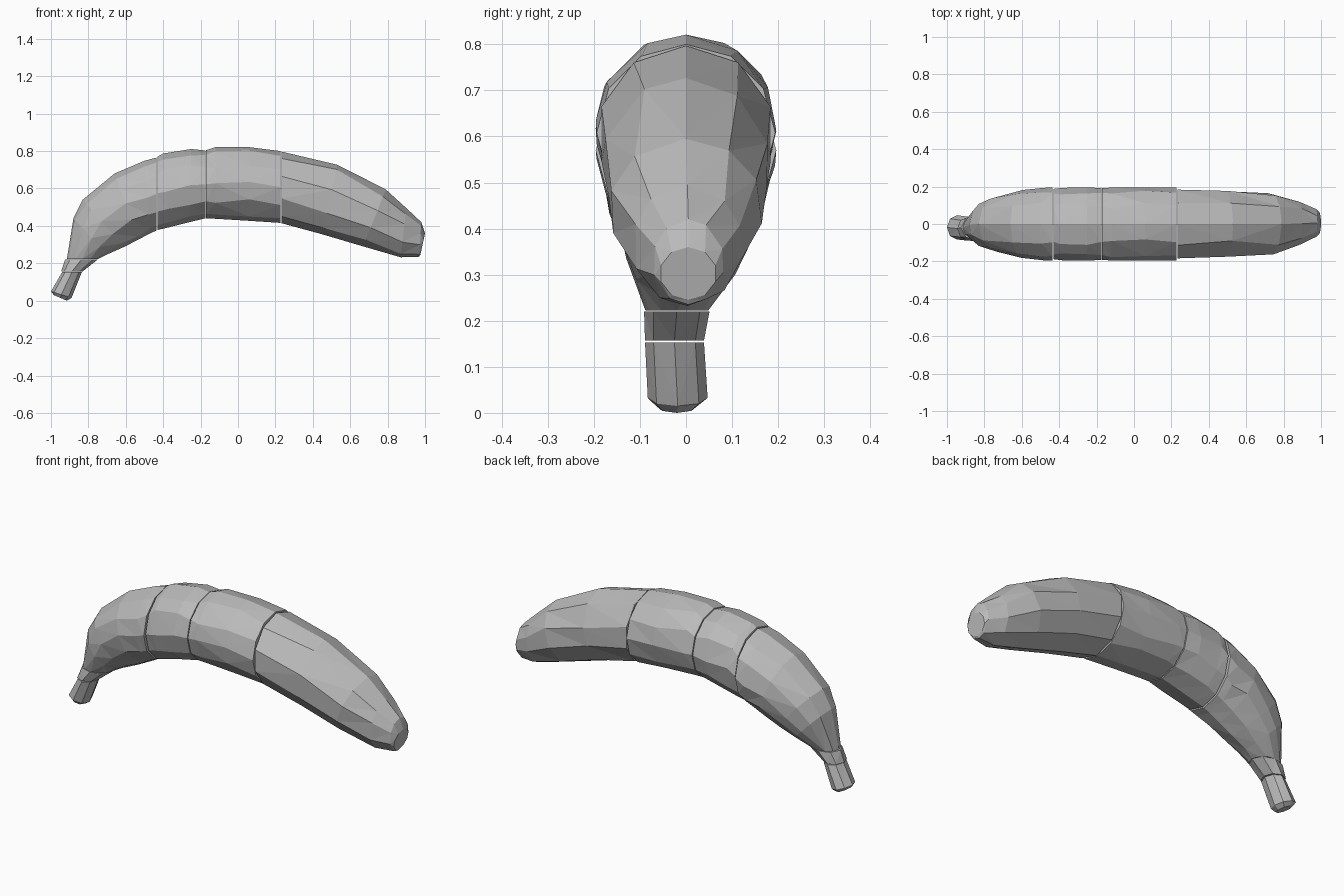
import bpy, bmesh, math, random
from mathutils import Vector

random.seed(4)
if "Cube" in bpy.data.objects:
    bpy.data.objects.remove(bpy.data.objects["Cube"], do_unlink=True)

grey = bpy.data.materials.new("plain grey")
grey.use_nodes = True
GREY = (0.5, 0.5, 0.5, 1)
grey.diffuse_color = GREY
grey.node_tree.nodes["Principled BSDF"].inputs["Base Color"].default_value = GREY


def loft(name, rings, sides=12, jitter=0.0):
    """Closed flat-faced tube. Ring: top x, top z, bottom x, bottom z, half width, centre y."""
    bm = bmesh.new()
    loops = []
    for k, (tx, tz, bx, bz, half, cy) in enumerate(rings):
        top, bottom = Vector((tx, cy, tz)), Vector((bx, cy, bz))
        mid, up = (top + bottom) / 2, (top - bottom) / 2
        inner = 0 < k < len(rings) - 1
        loop = []
        for i in range(sides):
            a = math.tau * i / sides
            # vary the inner rings for irregular facets, keeping the crown and keel true
            if inner and i not in (0, sides // 2):
                a += random.uniform(-jitter, jitter)
            loop.append(bm.verts.new(mid + up * math.cos(a) + Vector((0, half * math.sin(a), 0))))
        loops.append(loop)
    for a, b in zip(loops, loops[1:]):
        for i in range(sides):
            j = (i + 1) % sides
            bm.faces.new((a[i], a[j], b[j], b[i]))
    bm.faces.new(loops[0])
    bm.faces.new(loops[-1])
    bmesh.ops.triangulate(bm, faces=[f for f in bm.faces if len(f.verts) == 4], quad_method='SHORT_EDGE')
    bmesh.ops.recalc_face_normals(bm, faces=bm.faces)
    mesh = bpy.data.meshes.new(name)
    bm.to_mesh(mesh)
    bm.free()
    mesh.materials.append(grey)
    obj = bpy.data.objects.new(name, mesh)
    bpy.context.collection.objects.link(obj)
    return obj


# Stem with a chamfered end
loft("stem", [
    (-.985, .03, -.915, .0, .045, -.02),
    (-1.0, .05, -.89, .015, .065, -.018),
    (-.94, .153, -.835, .153, .064, -.025),
], sides=8)

# Collar between stem and fruit
loft("stem_collar", [
    (-.945, .157, -.83, .157, .064, -.025),
    (-.925, .22, -.75, .22, .071, -.02),
], sides=8)

# Curved neck
loft("neck_section", [
    (-.915, .222, -.75, .222, .068, -.02),
    (-.88, .44, -.70, .247, .125, -.005),
    (-.83, .54, -.61, .287, .15, .0),
    (-.66, .68, -.53, .328, .182, .0),
    (-.50, .748, -.47, .36, .194, .0),
    (-.436, .765, -.436, .375, .196, .0),
], jitter=.12)

# Two middle slices
loft("middle_section_short", [
    (-.43, .77, -.43, .378, .188, .0),
    (-.40, .787, -.37, .392, .194, .0),
    (-.25, .811, -.26, .42, .196, .0),
    (-.175, .803, -.175, .44, .192, .0),
], jitter=.1)
loft("middle_section_long", [
    (-.17, .805, -.17, .44, .192, .0),
    (-.12, .821, -.12, .438, .195, .0),
    (.06, .821, .06, .427, .196, .0),
    (.226, .80, .226, .416, .194, .0),
], jitter=.1)

# Long tapering end with a blunt tip
loft("tip_section", [
    (.233, .797, .233, .414, .193, .0),
    (.53, .727, .45, .355, .182, .0),
    (.79, .595, .67, .29, .168, .0),
    (.90, .495, .87, .232, .12, .003),
    (.98, .42, .968, .235, .078, .005),
    (1.0, .36, .975, .245, .062, .005),
], sides=10, jitter=.12)
